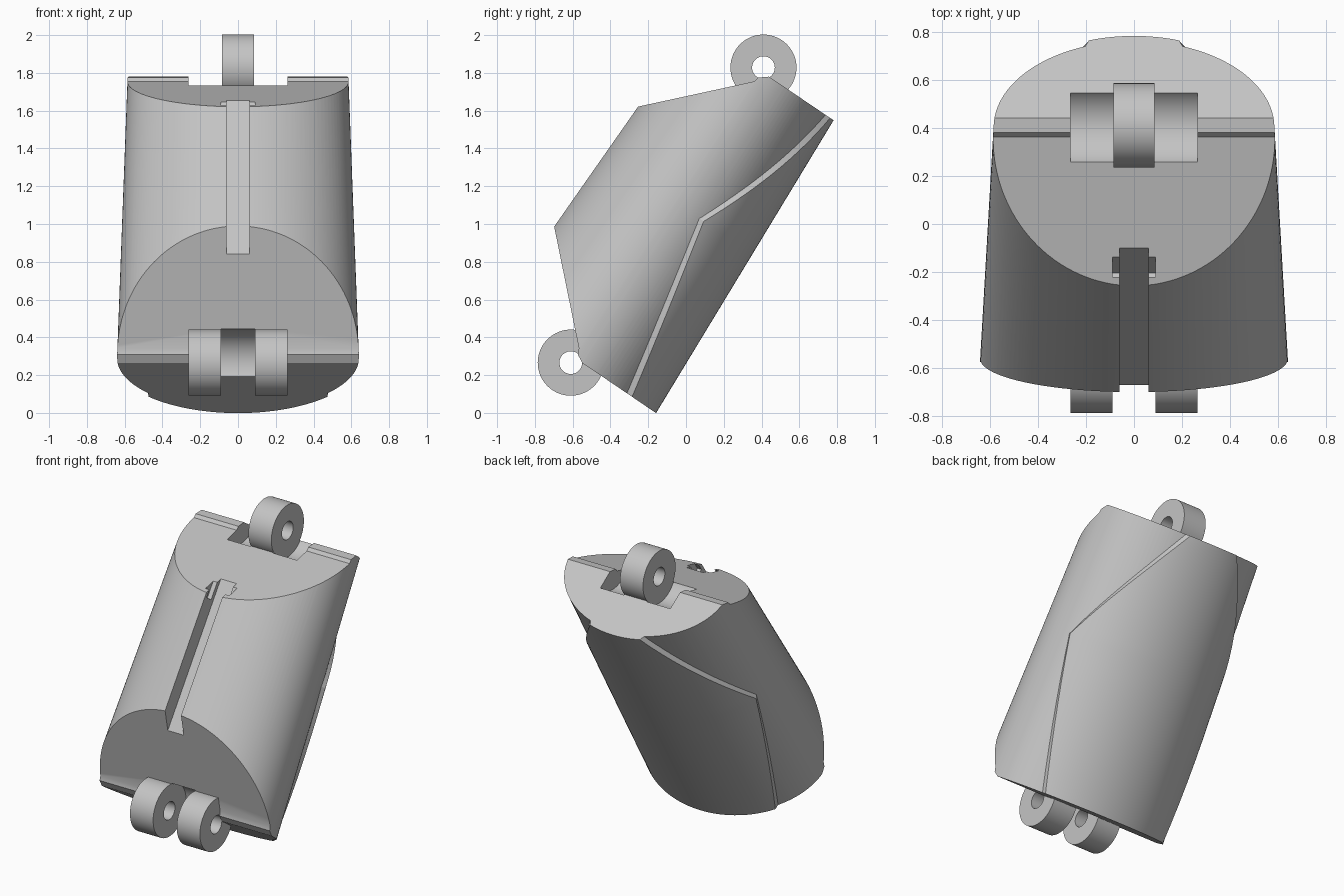
import bpy, bmesh
from math import sin, cos, radians, pi
from mathutils import Matrix, Vector

cube = bpy.data.objects.get("Cube")
if cube:
    bpy.data.objects.remove(cube, do_unlink=True)

grey = bpy.data.materials.new("light_grey")
grey.use_nodes = True
grey.diffuse_color = (0.55, 0.55, 0.55, 1)
grey.node_tree.nodes["Principled BSDF"].inputs["Base Color"].default_value = (0.55, 0.55, 0.55, 1)

TILT = radians(33.1)            # lean of the segment axis towards the back
TOP_PIN = (0.41, 1.828)
LOW_PIN = (-0.61, 0.266)


def finish(name, bm):
    bmesh.ops.recalc_face_normals(bm, faces=bm.faces[:])
    mesh = bpy.data.meshes.new(name)
    bm.to_mesh(mesh)
    bm.free()
    mesh.materials.append(grey)
    ob = bpy.data.objects.new(name, mesh)
    bpy.context.collection.objects.link(ob)
    return ob


def activate(ob):
    bpy.ops.object.select_all(action='DESELECT')
    ob.select_set(True)
    bpy.context.view_layer.objects.active = ob


def boolean(target, tool, operation, keep=False):
    activate(target)
    mod = target.modifiers.new("cut", 'BOOLEAN')
    mod.operation, mod.solver, mod.object = operation, 'EXACT', tool
    bpy.ops.object.modifier_apply(modifier=mod.name)
    if not keep:
        bpy.data.objects.remove(tool, do_unlink=True)


def on_section(s, angle, grow=0.0):
    """Point on the tapered oval at axis distance s; angle 90 degrees is the back."""
    x = (0.638 - 0.0315 * s + grow) * cos(angle)
    d = -0.65 + (0.49 - 0.0326 * s + grow) * sin(angle)
    return Vector((x, s * sin(TILT) + d * cos(TILT), s * cos(TILT) - d * sin(TILT)))


def loft(name, rows):
    bm = bmesh.new()
    rings = [[bm.verts.new(p) for p in row] for row in rows]
    n = len(rings[0])
    for a, b in zip(rings, rings[1:]):
        for i in range(n):
            j = (i + 1) % n
            bm.faces.new((a[i], a[j], b[j], b[i]))
    bm.faces.new(rings[0])
    bm.faces.new(rings[-1])
    return finish(name, bm)


def prism(name, points, half_width):
    return loft(name, [[(x, y, z) for y, z in points] for x in (-half_width, half_width)])


def box(name, centre, size, turn):
    bm = bmesh.new()
    bmesh.ops.create_cube(bm, size=1, matrix=Matrix.Translation(centre)
                          @ Matrix.Rotation(turn, 4, 'X') @ Matrix.Diagonal((*size, 1)))
    return finish(name, bm)


def pin(name, centre, radius, x0, x1):
    circle = [2 * pi * i / 64 for i in range(64)]
    return loft(name, [[(x, centre[0] + radius * cos(a), centre[1] + radius * sin(a))
                        for a in circle] for x in (x0, x1)])


def knuckle(name, centre, x0, x1):
    ring = pin(name, centre, 0.175, x0, x1)
    boolean(ring, pin("hole", centre, 0.06, x0 - 0.1, x1 + 0.1), 'DIFFERENCE')
    return ring


# Tapered oval body
body = loft("body", [[on_section(s, 2 * pi * i / 128) for i in range(128)] for s in (-0.25, 1.85)])


# Raised back plate whose side edges run in to a bend and out again
def edge_angle(s):
    if s < 0.9:
        return radians(18.5 + 23.5 * (0.9 - s) / 0.978)
    return radians(18.5 + 51.2 * (s - 0.9) / 0.827)


rows = []
for s in [-0.25 + 1.15 * i / 8 for i in range(8)] + [0.9 + 0.95 * i / 16 for i in range(17)]:
    a = edge_angle(s)
    start = a + 0.045
    arc = [on_section(s, start + (pi - 2 * start) * i / 48, 0.025) for i in range(49)]
    rows.append([on_section(s, a, -0.001)] + arc + [on_section(s, pi - a, -0.001)])
plate = loft("back_plate", rows)

# Side profile with the slanted ends and hinge ridges trims both
outline = [(-0.55, 0.265), (-0.573, 0.31), (-0.567, 0.342), (-0.79, 1.44), (-0.79, 1.505),
           (0.362, 1.755), (0.38, 1.775), (0.44, 1.78), (1.12, 1.32), (0.23, -0.265)]
trim = prism("trim", outline, 1)
boolean(plate, trim, 'INTERSECT', keep=True)
boolean(body, trim, 'INTERSECT')

# Hinge clearances
for side in (-1, 1):
    x0, x1 = sorted((side * 0.086, side * 0.263))
    boolean(body, pin("clearance", TOP_PIN, 0.18, x0, x1), 'DIFFERENCE')
boolean(body, pin("clearance", LOW_PIN, 0.18, -0.089, 0.089), 'DIFFERENCE')
for centre in (TOP_PIN, LOW_PIN):
    boolean(body, pin("pin_hole", centre, 0.06, -0.263, 0.263), 'DIFFERENCE')

# Front slot with a wider pocket at its upper end
turn = radians(-35)
frame = Matrix.Translation((0, -0.3825, 1.25)) @ Matrix.Rotation(turn, 4, 'X')
boolean(body, box("slot", frame @ Vector((0, -0.15, 0)), (0.12, 0.3, 1.6), turn), 'DIFFERENCE')
boolean(body, box("pocket", frame @ Vector((0, -0.056, 0.5)), (0.18, 0.058, 0.3), turn), 'DIFFERENCE')

# Hinge knuckles
parts = [body, plate,
         knuckle("top_knuckle", TOP_PIN, -0.086, 0.086),
         knuckle("lower_knuckle_right", LOW_PIN, -0.263, -0.089),
         knuckle("lower_knuckle_left", LOW_PIN, 0.089, 0.263)]

for ob in parts:
    activate(ob)
    bpy.ops.object.shade_smooth_by_angle(angle=radians(25))
